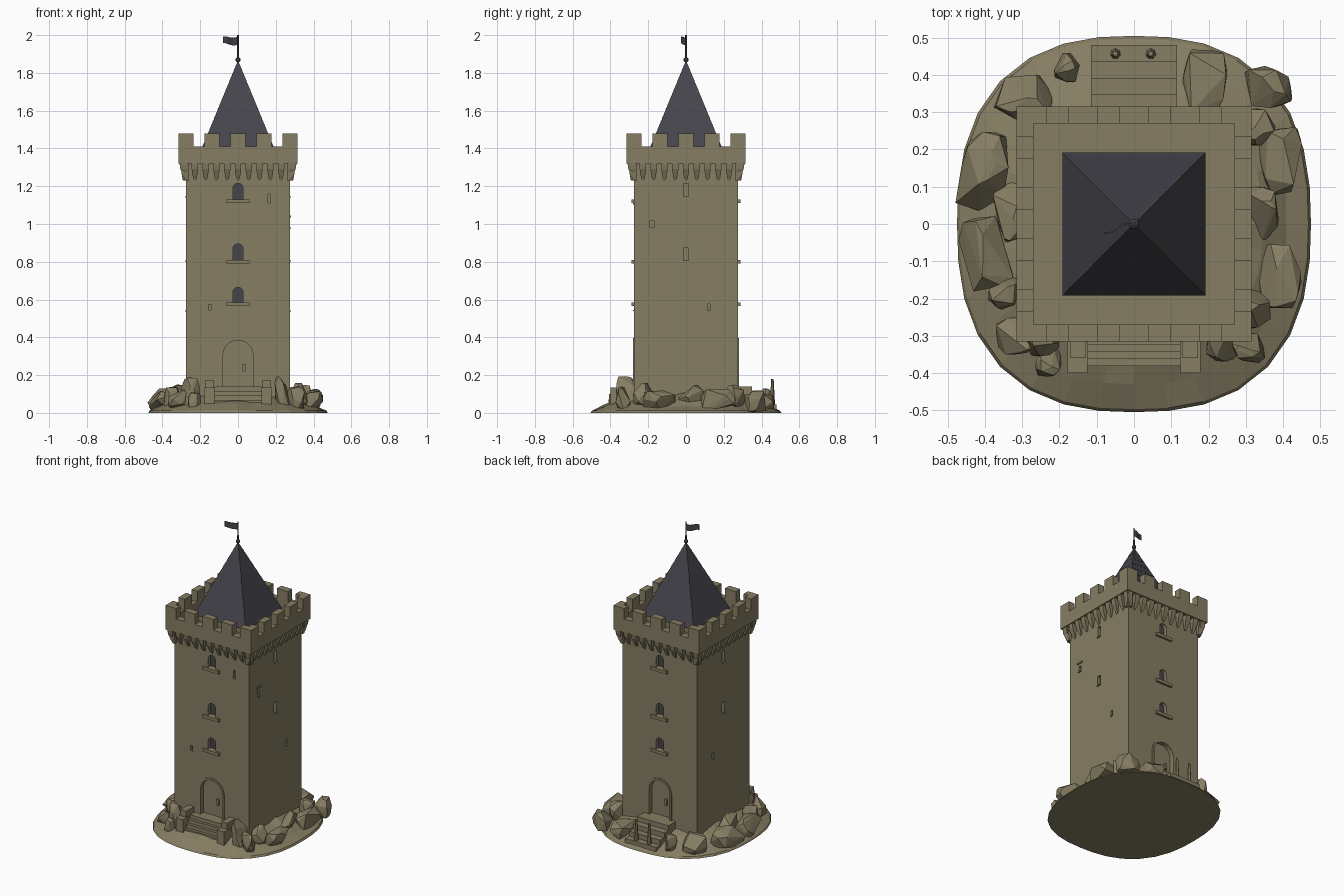
import bpy, bmesh, math, random
from mathutils import Vector, Matrix

random.seed(4)
cube = bpy.data.objects.get("Cube")
if cube:
    bpy.data.objects.remove(cube)


def material(name, rgb):
    m = bpy.data.materials.new(name)
    m.use_nodes = True
    m.diffuse_color = (*rgb, 1)
    m.node_tree.nodes["Principled BSDF"].inputs["Base Color"].default_value = (*rgb, 1)
    return m


STONE = material("tan stone", (0.24, 0.207, 0.125))
SLATE = material("dark slate", (0.06, 0.058, 0.07))
WALL = 0.275


def finish(name, bm, mat):
    bmesh.ops.recalc_face_normals(bm, faces=bm.faces)
    bmesh.ops.dissolve_limit(bm, angle_limit=0.02, verts=bm.verts, edges=bm.edges)
    mesh = bpy.data.meshes.new(name)
    bm.to_mesh(mesh)
    bm.free()
    mesh.materials.append(mat)
    ob = bpy.data.objects.new(name, mesh)
    bpy.context.collection.objects.link(ob)
    return ob


def hull(bm, pts, side=0):
    """Convex solid; side turns it to front, +x, back or -x."""
    turn = Matrix.Rotation(side * math.pi / 2, 3, 'Z')
    vs = [bm.verts.new(turn @ Vector(p)) for p in pts]
    r = bmesh.ops.convex_hull(bm, input=vs)
    dead = {v for v in r["geom_interior"] + r["geom_unused"] if isinstance(v, bmesh.types.BMVert)}
    bmesh.ops.delete(bm, geom=list(dead), context='VERTS')


def box(bm, x0, x1, y0, y1, z0, z1, side=0):
    hull(bm, [(x, y, z) for x in (x0, x1) for y in (y0, y1) for z in (z0, z1)], side)


def arch(bm, half, z0, z1, y0, y1, side=0, x=0):
    line = [(-half, z0), (half, z0)]
    for i in range(11):
        a = math.pi * i / 10
        line.append((half * math.cos(a), z1 - half + half * math.sin(a)))
    hull(bm, [(x + px, y, z) for px, z in line for y in (y0, y1)], side)


# Openings: arched windows and doors front and back, slits all round
windows = [(0.585, 0.665), (0.81, 0.895), (1.13, 1.215)]
doors = {0: 0.08, 2: 0.075}
slits = [(0, .165, 1.135, .014, .05), (0, -.15, .56, .014, .03),
         (1, 0, 1.18, .024, .07), (1, 0, .84, .026, .065), (1, .12, .56, .015, .035),
         (1, -.18, 1.0, .02, .035), (3, 0, 1.18, .024, .07), (3, 0, .84, .026, .065),
         (3, -.11, .56, .015, .035)]

cut = bmesh.new()
panes = bmesh.new()
ledges = bmesh.new()
frames = bmesh.new()
for side, half in doors.items():
    arch(cut, half, 0.14, 0.385, -0.4, -WALL + 0.025, side)
    for z0, z1 in windows:
        arch(cut, 0.027, z0, z1, -0.4, -WALL + 0.03, side)
        arch(panes, 0.027, z0, z1, -WALL + 0.025, -WALL + 0.032, side)
        box(ledges, -0.06, 0.06, -WALL - 0.014, -WALL + 0.01, z0 - 0.02, z0, side)
    # door surround: two jambs and a ring of arch stones
    out, spring = half + 0.013, 0.385 - half
    for s in (-1, 1):
        box(frames, s * half, s * out, -WALL - 0.006, -WALL + 0.01, 0.13, spring, side)
    for i in range(9):
        ends = [math.pi * (i + d) / 9 for d in (0, 1)]
        hull(frames, [(r * math.cos(a), y, spring + r * math.sin(a)) for a in ends
                      for r in (half, out) for y in (-WALL - 0.006, -WALL + 0.01)], side)
    # latch
    box(frames, 0.025, 0.04, -WALL + 0.012, -WALL + 0.03, 0.22, 0.26, side)
for side, x, z, w, h in slits:
    box(cut, x - w / 2, x + w / 2, -0.4, -WALL + 0.02, z - h / 2, z + h / 2, side)
    box(ledges, x - w / 2 - .003, x + w / 2 + .003, -WALL - 0.006, -WALL + 0.005,
        z - h / 2 - 0.006, z - h / 2, side)
box(ledges, -0.2, -0.155, -WALL - 0.006, -WALL + 0.005, 1.035, 1.045, 1)

cutter = finish("opening_cutter", cut, STONE)
cutter.hide_render = True
cutter.hide_viewport = True
cutter.display_type = 'WIRE'

bm = bmesh.new()
box(bm, -WALL, WALL, -WALL, WALL, 0.02, 1.33)
tower = finish("tower_body", bm, STONE)
mod = tower.modifiers.new("openings", 'BOOLEAN')
mod.operation = 'DIFFERENCE'
mod.solver = 'EXACT'
mod.object = cutter
finish("window_panes", panes, SLATE)
finish("window_ledges", ledges, STONE)
finish("door_frames", frames, STONE)

# Corbels, parapet and merlons
corbels, parapet, merlons = bmesh.new(), bmesh.new(), bmesh.new()
OUT, INN = 0.315, 0.27
for side in range(4):
    for i in range(11):
        x = -0.285 + i * 0.057
        hull(corbels, [(x + sx * w, y, z) for sx in (-1, 1) for w, y, z in
                       ((.017, -.31, 1.325), (.017, -.305, 1.29), (.011, -.288, 1.25),
                        (.007, -.278, 1.23), (.007, -.26, 1.23), (.017, -.26, 1.325))], side)
    box(parapet, -OUT, INN, -OUT, -INN, 1.32, 1.41, side)
    for i in range(4):
        x = -OUT + i * 0.1375
        box(merlons, x, x + 0.08, -OUT, -INN, 1.405, 1.48, side)
    box(merlons, -OUT, -INN, -INN - 0.001, -0.235, 1.405, 1.48, side)
finish("corbels", corbels, STONE)
finish("parapet", parapet, STONE)
finish("merlons", merlons, STONE)
bm = bmesh.new()
box(bm, -0.28, 0.28, -0.28, 0.28, 1.321, 1.36)
finish("deck", bm, STONE)

# Pyramid roof in overlapping courses
bm = bmesh.new()
box(bm, -0.17, 0.17, -0.17, 0.17, 1.35, 1.42)
finish("roof_drum", bm, STONE)
bm = bmesh.new()
rows, low, high = 9, 1.405, 1.86
for i in range(rows):
    z0, z1 = (low + (high - low) * (i + d) / rows for d in (0, 1))
    r0, r1 = (0.003 + 0.187 * (high - z) / (high - low) for z in (z0, z1))
    hull(bm, [(sx * r, sy * r, z) for sx in (-1, 1) for sy in (-1, 1)
              for r, z in ((r0 + 0.0015, z0 - 0.002), (r1 - 0.0005, z1))])
finish("roof", bm, SLATE)

# Finial, pole and waving flag
bm = bmesh.new()
bmesh.ops.create_icosphere(bm, subdivisions=2, radius=0.014,
                           matrix=Matrix.Translation((0, 0, 1.87)))
bmesh.ops.create_cone(bm, cap_ends=True, segments=8, radius1=0.005, radius2=0.004,
                      depth=0.15, matrix=Matrix.Translation((0, 0, 1.925)))
finish("finial_and_pole", bm, SLATE)
bm = bmesh.new()
cols = []
for i in range(7):
    t = i / 6
    y, z = -0.025 * t + 0.006 * math.sin(t * 6), 1.992 - 0.005 * math.sin(t * 5) - 0.003 * t
    cols.append([bm.verts.new((-0.08 * t, y, zz)) for zz in (z, z - 0.043 + 0.008 * t)])
for a, b in zip(cols, cols[1:]):
    bm.faces.new((a[0], b[0], b[1], a[1]))
flag = finish("flag", bm, SLATE)
flag.modifiers.new("thickness", 'SOLIDIFY').thickness = 0.004

# Mound: stacked rounded-square rings
bm = bmesh.new()
rings, N = [], 32
for rx, ry, z in ((.475, .505, 0), (.468, .497, .012), (.41, .43, .04), (.345, .35, .075), (.25, .25, .11)):
    ring = []
    for i in range(N):
        a = math.tau * i / N
        c, s = math.cos(a), math.sin(a)
        k = (abs(c) ** 2.5 + abs(s) ** 2.5) ** (-1 / 2.5)
        j = random.uniform(-0.008, 0.008) if z > 0.02 else 0
        ring.append(bm.verts.new((rx * k * c, ry * k * s, z + j)))
    rings.append(ring)
for a, b in zip(rings, rings[1:]):
    for i in range(N):
        bm.faces.new((a[i], a[(i + 1) % N], b[(i + 1) % N], b[i]))
bm.faces.new(rings[0])
bm.faces.new(rings[-1])
finish("mound", bm, STONE)

# Stairs at both doors, cheek blocks in front, posts at the back
stairs = bmesh.new()
for side, half, far, n in ((0, .125, .40, 5), (2, .115, .48, 4)):
    for i in range(n):
        y = far + (0.305 - far) * i / n
        box(stairs, -half, half, -y, -0.26, 0.01, 0.045 + 0.095 * i / (n - 1), side)
finish("stairs", stairs, STONE)
bm = bmesh.new()
for s in (-1, 1):
    box(bm, s * 0.125, s * 0.178, -0.40, -0.30, 0.01, 0.135)
    box(bm, s * 0.13, s * 0.172, -0.36, -0.27, 0.01, 0.175)
finish("stair_cheeks", bm, STONE)
bm = bmesh.new()
for x in (-0.05, 0.045):
    bmesh.ops.create_cone(bm, cap_ends=True, segments=7, radius1=0.015, radius2=0.007,
                          depth=0.15, matrix=Matrix.Translation((x, 0.457, 0.105)))
finish("stair_posts", bm, STONE)

# Boulders around the foot: x, y, half sizes, top height
rocks = [(-.40, .14, .065, .11, .13), (-.40, -.08, .065, .1, .12), (-.35, -.18, .04, .05, .14),
         (-.32, .03, .05, .09, .15), (-.30, .34, .08, .06, .13), (-.18, .42, .035, .04, .13),
         (.19, .38, .06, .09, .11), (.36, .37, .06, .06, .12), (.40, .17, .06, .09, .13),
         (.33, .26, .05, .05, .15), (.39, -.14, .06, .09, .12), (.32, -.22, .045, .06, .16),
         (.34, .02, .05, .08, .15), (.235, -.32, .045, .05, .20), (.31, -.33, .05, .04, .14),
         (-.25, -.31, .05, .045, .19), (-.23, -.37, .035, .04, .11), (-.32, -.30, .05, .05, .13)]
bm = bmesh.new()
for x, y, sx, sy, top in rocks:
    pts = []
    tilt = Matrix.Rotation(random.uniform(-0.25, 0.25), 3, 'Z')
    for i in range(22):
        v = Vector([random.gauss(0, 1) for k in range(3)]).normalized()
        v /= max(map(abs, v)) ** 0.7
        v = tilt @ Vector((v.x * sx, v.y * sy, v.z * top * 0.5))
        pts.append((x + v.x, y + v.y, max(0.005, min(top, v.z + top * 0.5))))
    hull(bm, pts)
finish("boulders", bm, STONE)
